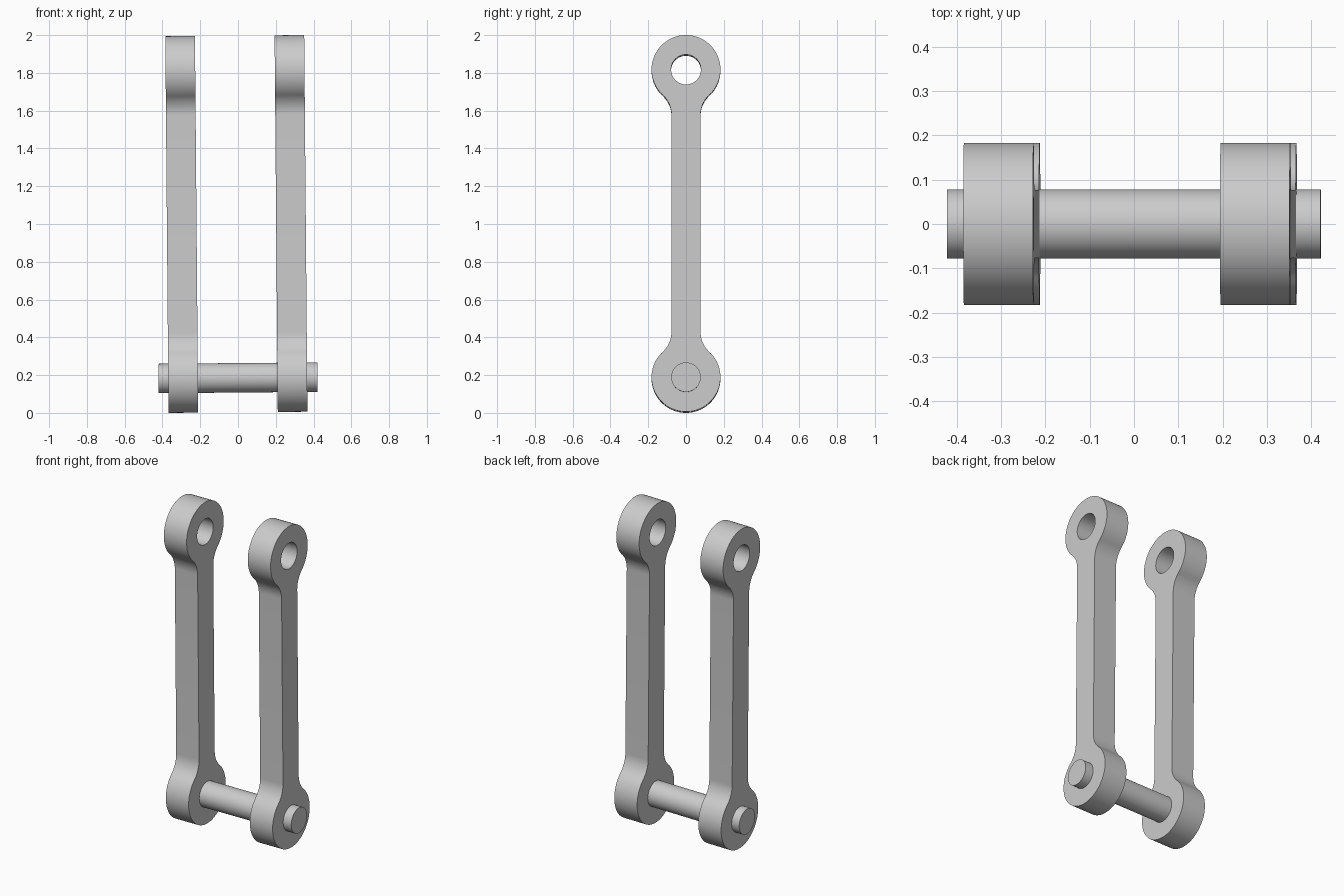
import bpy, bmesh
from math import sin, cos, asin, sqrt, pi, radians
from mathutils import Matrix, Vector

cube = bpy.data.objects.get("Cube")
if cube:
    bpy.data.objects.remove(cube, do_unlink=True)

HEAD_R, HOLE_R, HALF_W = 0.1825, 0.079, 0.077   # eye, bore and shank sizes
SPAN = 1.629                                    # distance between eye centres
FILLET = 0.144
THICK = 0.157
# Whole assembly leans very slightly about the pin
PLACE = Matrix.Translation((0, 0, 0.1857)) @ Matrix.Rotation(-0.0085, 4, 'Y')

grey = bpy.data.materials.new("plain grey")
grey.use_nodes = True
grey.diffuse_color = (0.6, 0.6, 0.6, 1)
grey.node_tree.nodes["Principled BSDF"].inputs["Base Color"].default_value = (0.6, 0.6, 0.6, 1)


def arc(cy, cz, r, a0, a1, n):
    return [(cy + r * cos(a0 + (a1 - a0) * i / n),
             cz + r * sin(a0 + (a1 - a0) * i / n)) for i in range(n + 1)]


def link_outline():
    # One quarter: head arc flowing into the fillet, then mirrored twice
    drop = sqrt((HEAD_R + FILLET) ** 2 - (HALF_W + FILLET) ** 2)
    a = asin(drop / (HEAD_R + FILLET))
    quarter = arc(0, SPAN / 2, HEAD_R, pi / 2, -a, 36)
    quarter += arc(HALF_W + FILLET, SPAN / 2 - drop, FILLET, pi - a, pi, 12)[1:]
    half = quarter + [(y, -z) for y, z in reversed(quarter)]
    loop = half + [(-y, z) for y, z in reversed(half[1:-1])]
    return [(y, z + SPAN / 2) for y, z in loop]


def finish(bm, name):
    bmesh.ops.recalc_face_normals(bm, faces=bm.faces)
    bm.transform(PLACE)
    mesh = bpy.data.meshes.new(name)
    bm.to_mesh(mesh)
    bm.free()
    mesh.materials.append(grey)
    obj = bpy.data.objects.new(name, mesh)
    bpy.context.collection.objects.link(obj)
    bpy.ops.object.select_all(action='DESELECT')
    obj.select_set(True)
    bpy.context.view_layer.objects.active = obj
    bpy.ops.object.shade_smooth_by_angle(angle=radians(30))


def add_link(name, x):
    bm = bmesh.new()
    bore = arc(0, SPAN, HOLE_R, 0, 2 * pi, 64)[:-1]
    for loop in (link_outline(), bore):
        verts = [bm.verts.new((x - THICK / 2, y, z)) for y, z in loop]
        for i, v in enumerate(verts):
            bm.edges.new((verts[i - 1], v))
    bmesh.ops.triangle_fill(bm, edges=bm.edges[:], use_beauty=True, normal=Vector((-1, 0, 0)))
    ext = bmesh.ops.extrude_face_region(bm, geom=bm.faces[:], use_keep_orig=True)
    moved = [g for g in ext["geom"] if isinstance(g, bmesh.types.BMVert)]
    bmesh.ops.translate(bm, verts=moved, vec=(THICK, 0, 0))
    finish(bm, name)


# Two matching links
add_link("right_link", -0.291)
add_link("left_link", 0.2875)

# Cross pin through the lower eyes
pin = bmesh.new()
bmesh.ops.create_cone(pin, cap_ends=True, segments=64, radius1=0.078, radius2=0.078,
                      depth=0.842, matrix=Matrix.Rotation(pi / 2, 4, 'Y'))
finish(pin, "cross_pin")
